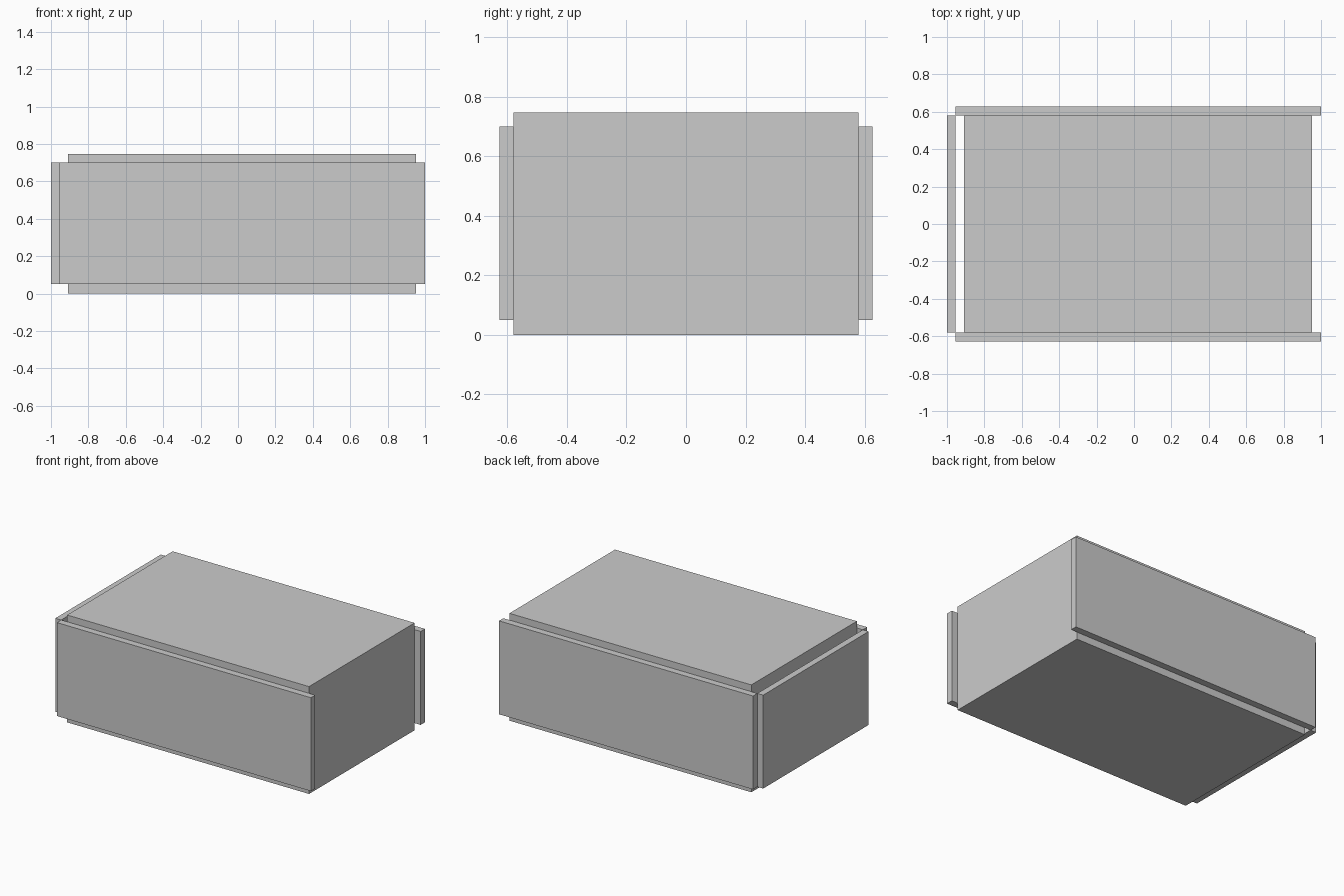
import bpy

if "Cube" in bpy.data.objects:
    bpy.data.objects.remove(bpy.data.objects["Cube"])

# Single flat grey
grey = bpy.data.materials.new("light_grey")
grey.diffuse_color = (0.6, 0.6, 0.6, 1.0)
grey.use_nodes = True
grey.node_tree.nodes["Principled BSDF"].inputs["Base Color"].default_value = grey.diffuse_color


def box(name, x, y, z):
    """Axis-aligned box from (min, max) pairs."""
    centre = [(a + b) / 2 for a, b in (x, y, z)]
    bpy.ops.mesh.primitive_cube_add(size=1, location=centre)
    ob = bpy.context.object
    ob.name = name
    ob.scale = [b - a for a, b in (x, y, z)]
    bpy.ops.object.transform_apply(location=False, rotation=False, scale=True)
    ob.data.materials.append(grey)
    return ob


INNER_Y, OUTER_Y = 0.58, 0.627
PANEL_Z = (0.05, 0.70)

# Main body, taller than the side panels
box("body", (-0.909, 0.953), (-INNER_Y, INNER_Y), (0, 0.747))

# Long panels, overhanging the body at both ends
box("front_panel", (-0.955, 1.0), (-OUTER_Y, -INNER_Y), PANEL_Z)
box("back_panel", (-0.955, 1.0), (INNER_Y, OUTER_Y), PANEL_Z)

# Left end panel, standing off the body by a narrow gap
box("left_panel", (-1.0, -0.955), (-INNER_Y, INNER_Y), PANEL_Z)
